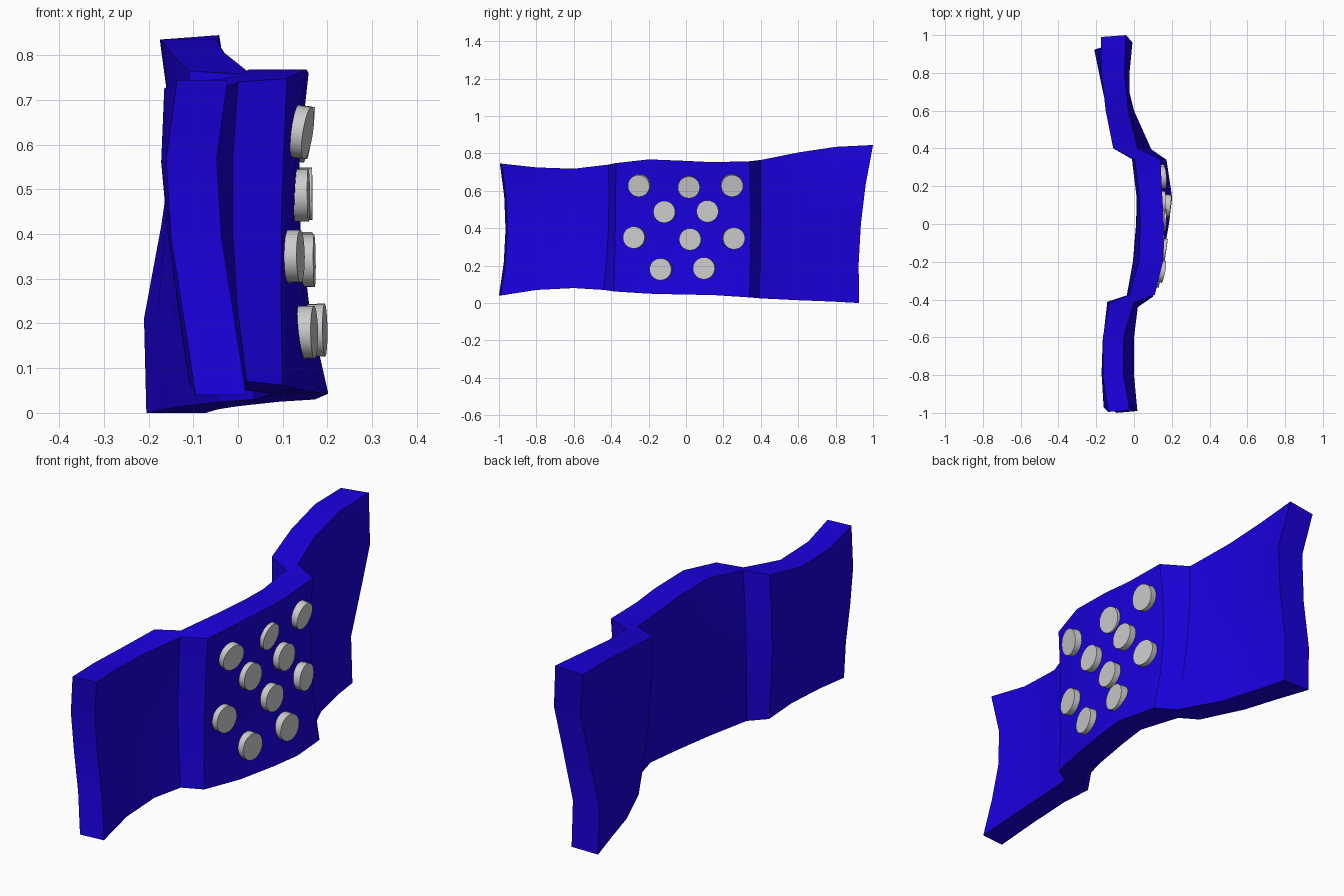
import bpy, bmesh
from mathutils import Vector
from mathutils.bvhtree import BVHTree

if "Cube" in bpy.data.objects:
    bpy.data.objects.remove(bpy.data.objects["Cube"])

# Columns along the length of the panel:
# (y bottom, mid, top), (z bottom, top), (front x bottom, mid, top), thickness, ripple
COLS = [
    ((-.99, -.955, -.985), (.04, .745), (.018, -.037, -.023), .113, .009),
    ((-.80, -.79, -.80), (.07, .725), (.0, -.047, -.055), .11, .006),
    ((-.60, -.60, -.60), (.08, .718), (.0, -.043, -.055), .11, 0),
    ((-.44, -.415, -.415), (.07, .74), (.02, -.012, .0), .13, 0),
    ((-.385, -.378, -.375), (.062, .748), (.10, .097, .11), .135, 0),
    ((-.20, -.20, -.20), (.05, .768), (.15, .122, .153), .128, 0),
    ((.0, .0, .0), (.045, .76), (.185, .136, .158), .125, 0),
    ((.14, .14, .14), (.043, .753), (.202, .14, .15), .122, 0),
    ((.34, .345, .34), (.03, .758), (.172, .124, .14), .135, 0),
    ((.395, .40, .40), (.025, .765), (.092, .035, .02), .13, 0),
    ((.60, .60, .60), (.015, .805), (.0, -.025, -.03), .12, -.008),
    ((.78, .78, .80), (.008, .835), (-.045, -.04, -.05), .122, -.018),
    ((.925, .935, 1.0), (.0, .845), (-.072, -.038, -.042), .133, -.027),
]
ROWS = 4


def quad(p, t):
    # quadratic through three values at t = 0, 0.5, 1
    return p[0]*(1-t)*(1-2*t) + p[1]*4*t*(1-t) + p[2]*t*(2*t-1)


# Wavy folded panel: front and back grids joined by a rim
bm = bmesh.new()
front, back = [], []
for ys, (z0, z1), xs, th, ripple in COLS:
    fcol, bcol = [], []
    for r in range(ROWS + 1):
        t = r / ROWS
        x = quad(xs, t) + ripple * (0, 1, 0, -1, 0)[r]
        y, z = quad(ys, t), z0 + (z1 - z0) * t
        fcol.append(bm.verts.new((x, y, z)))
        bcol.append(bm.verts.new((x - th, y, z)))
    front.append(fcol)
    back.append(bcol)
# the far back corner slopes in a little, the near end cap leans back
for v in back[0]:
    v.co.y -= .01
back[-1][-1].co.y -= .01
back[-1][-1].co.z -= .01
for i in range(len(COLS) - 1):
    a, b, c, d = front[i], front[i+1], back[i], back[i+1]
    for r in range(ROWS):
        bm.faces.new((a[r], b[r], b[r+1], a[r+1]))
        bm.faces.new((c[r], c[r+1], d[r+1], d[r]))
    bm.faces.new((a[-1], b[-1], d[-1], c[-1]))
    bm.faces.new((a[0], c[0], d[0], b[0]))
for i in (0, -1):
    for r in range(ROWS):
        bm.faces.new((front[i][r], front[i][r+1], back[i][r+1], back[i][r]))
bmesh.ops.recalc_face_normals(bm, faces=bm.faces)
tree = BVHTree.FromBMesh(bm)
mesh = bpy.data.meshes.new("banner_panel")
bm.to_mesh(mesh)
bm.free()
panel = bpy.data.objects.new("banner_panel", mesh)
bpy.context.collection.objects.link(panel)
blue = bpy.data.materials.new("blue")
blue.diffuse_color = (.01, .0, .72, 1)
blue.use_nodes = True
blue.node_tree.nodes["Principled BSDF"].inputs["Base Color"].default_value = blue.diffuse_color
mesh.materials.append(blue)


def smooth(ob):
    bpy.ops.object.select_all(action='DESELECT')
    ob.select_set(True)
    bpy.context.view_layer.objects.active = ob
    bpy.ops.object.shade_smooth_by_angle()


smooth(panel)

# Round studs seated on the front of the centre section; the top row leans down
STUDS = [(-.248, .63), (.015, .62), (.245, .63), (-.115, .487), (.115, .49),
         (-.275, .35), (.023, .34), (.254, .345), (-.133, .18), (.098, .185)]
for n, (y, z) in enumerate(STUDS):
    hit, normal, _, _ = tree.ray_cast(Vector((1, y, z)), Vector((-1, 0, 0)))
    normal.z = -.15 if z > .55 else .01
    normal.normalize()
    out = -.01 if n == 1 else .004
    bpy.ops.mesh.primitive_cylinder_add(
        vertices=24, radius=.059, depth=.05, location=hit + normal * out,
        rotation=normal.to_track_quat('Z', 'Y').to_euler())
    stud = bpy.context.object
    stud.name = f"stud_{n + 1}"
    smooth(stud)
